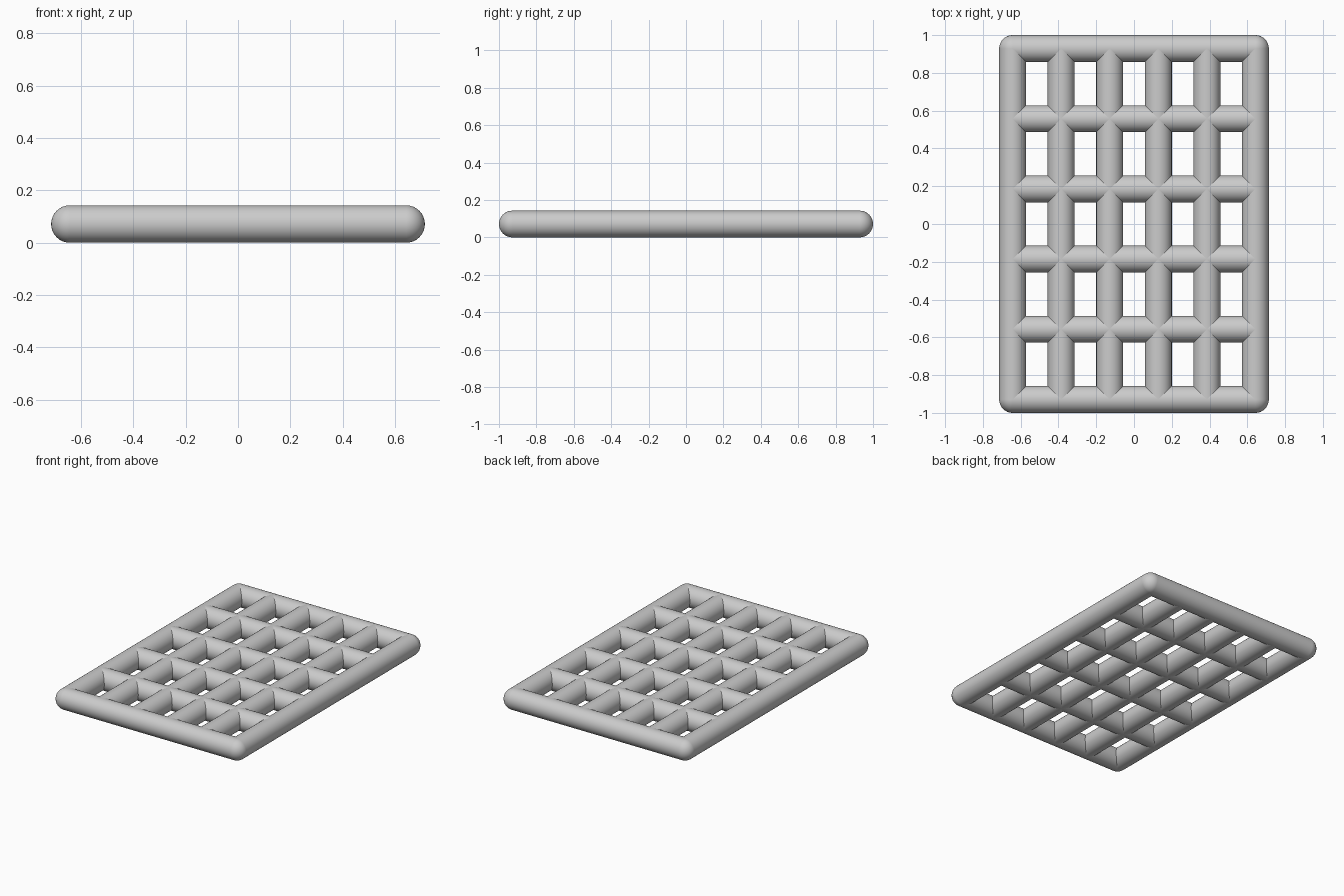
import bpy
from math import pi

cube = bpy.data.objects.get("Cube")
if cube:
    bpy.data.objects.remove(cube, do_unlink=True)

R = 0.0714                      # bar radius
HALF_X, HALF_Y = 0.714 - R, 1 - R
COUNT = 6                       # bars in each direction

grey = bpy.data.materials.new("plain grey")
grey.use_nodes = True
colour = (0.6, 0.6, 0.6, 1)
grey.diffuse_color = colour
grey.node_tree.nodes["Principled BSDF"].inputs["Base Color"].default_value = colour


def finish(name):
    obj = bpy.context.object
    obj.name = name
    obj.data.materials.append(grey)
    bpy.ops.object.shade_smooth_by_angle()


def bar(name, location, length, rotation):
    bpy.ops.mesh.primitive_cylinder_add(vertices=32, radius=R, depth=length,
                                        location=location, rotation=rotation)
    finish(name)


# Evenly spaced round bars crossing in one plane
for i in range(COUNT):
    t = 2 * i / (COUNT - 1) - 1
    kind = "frame" if i in (0, COUNT - 1) else "inner"
    bar(f"{kind}_long_bar_{i + 1}", (t * HALF_X, 0, R), 2 * HALF_Y, (pi / 2, 0, 0))
    bar(f"{kind}_cross_bar_{i + 1}", (0, t * HALF_Y, R), 2 * HALF_X, (0, pi / 2, 0))

# Ball joints rounding the four corners
for sx, side in ((-1, "right"), (1, "left")):
    for sy, end in ((-1, "front"), (1, "back")):
        bpy.ops.mesh.primitive_uv_sphere_add(segments=32, ring_count=16, radius=R,
                                             location=(sx * HALF_X, sy * HALF_Y, R))
        finish(f"{end}_{side}_corner")
